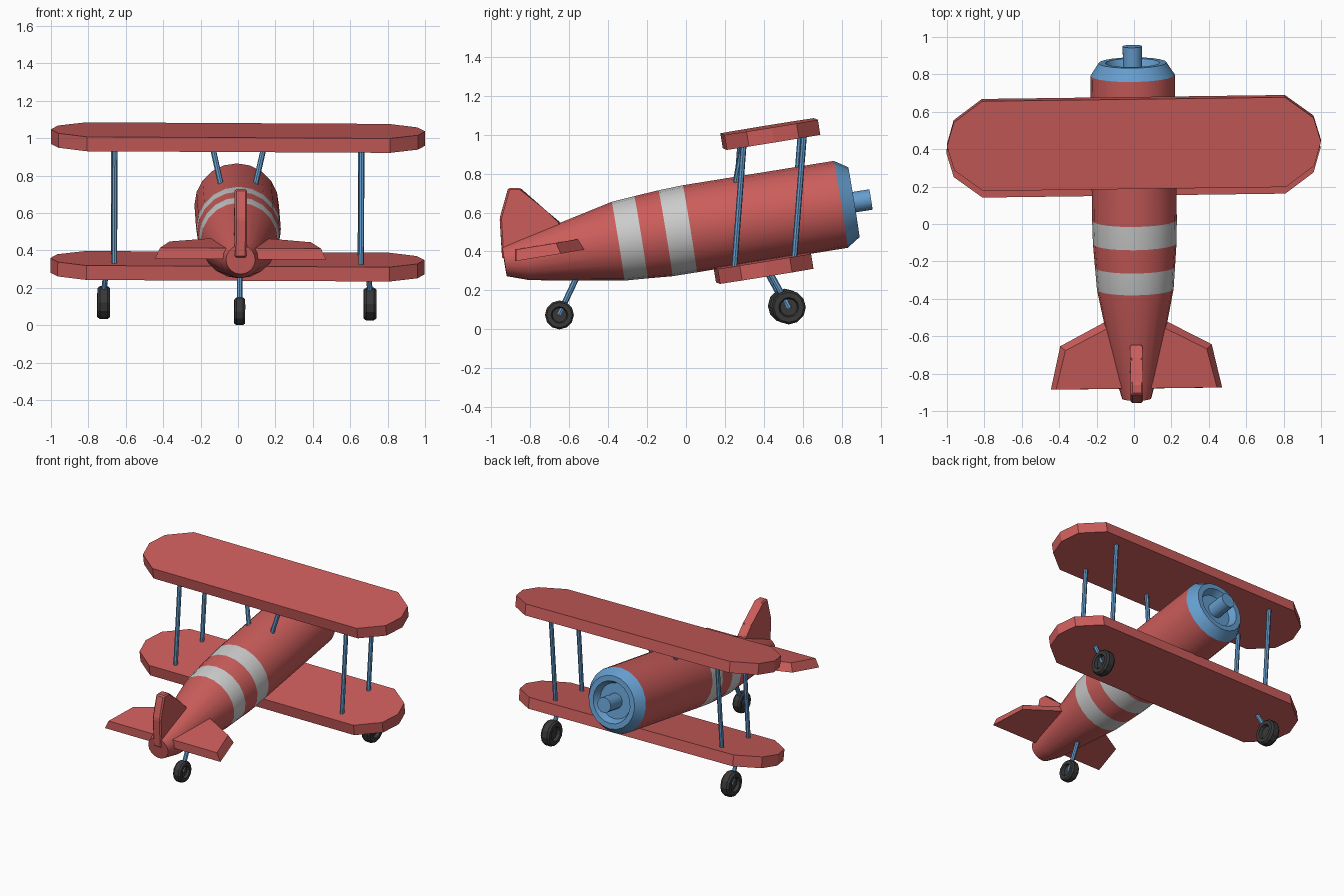
import bpy, bmesh
from math import radians, sin, cos, pi
from mathutils import Matrix, Vector

if "Cube" in bpy.data.objects:
    bpy.data.objects.remove(bpy.data.objects["Cube"])

TILT = Matrix.Rotation(radians(9.2), 4, 'X')          # nose-up stance
YAW = Matrix.Rotation(radians(0.75), 4, 'Z') @ Matrix.Rotation(radians(0.3), 4, 'Y')


def material(name, r, g, b):
    m = bpy.data.materials.new(name)
    m.diffuse_color = (r, g, b, 1)
    m.use_nodes = True
    m.node_tree.nodes["Principled BSDF"].inputs["Base Color"].default_value = m.diffuse_color
    return m


RED = material("red_paint", 0.60, 0.11, 0.105)
BLUE = material("blue_paint", 0.13, 0.34, 0.62)
WHITE = material("stripe_grey", 0.62, 0.62, 0.61)
BLACK = material("dark_rubber", 0.04, 0.04, 0.04)


def finish(name, bm, mats, smooth=False):
    bmesh.ops.recalc_face_normals(bm, faces=bm.faces)
    bm.transform(YAW)
    me = bpy.data.meshes.new(name)
    bm.to_mesh(me)
    bm.free()
    ob = bpy.data.objects.new(name, me)
    bpy.context.collection.objects.link(ob)
    for m in mats:
        me.materials.append(m)
    if smooth:
        bpy.ops.object.select_all(action='DESELECT')
        bpy.context.view_layer.objects.active = ob
        ob.select_set(True)
        bpy.ops.object.shade_smooth_by_angle(angle=radians(26))
    return ob


def skin(bm, rings, cap_start=False, cap_end=False, closed=False, stripes=()):
    """Bridge successive rings of points with quads."""
    loops = [[bm.verts.new(p) for p in ring] for ring in rings]
    n = len(loops[0])
    pairs = list(zip(loops, loops[1:]))
    if closed:
        pairs.append((loops[-1], loops[0]))
    for k, (a, b) in enumerate(pairs):
        for i in range(n):
            j = (i + 1) % n
            f = bm.faces.new((a[i], a[j], b[j], b[i]))
            f.material_index = 1 if k in stripes else 0
    if cap_start:
        bm.faces.new(loops[0])
    if cap_end:
        bm.faces.new(loops[-1])


def hull_ring(y, z, r, n=20):
    m = Matrix.Translation((0, y, z)) @ TILT
    return [m @ Vector((r * cos(2 * pi * i / n), 0, r * sin(2 * pi * i / n))) for i in range(n)]


def plate(name, outline, top_outline, z0, z1, matrix, bevel=0):
    bm = bmesh.new()
    skin(bm, [[matrix @ Vector((x, y, z0)) for x, y in outline],
              [matrix @ Vector((x, y, z1)) for x, y in top_outline]], True, True)
    if bevel:
        bmesh.ops.bevel(bm, geom=bm.edges[:], offset=bevel, segments=1, affect='EDGES')
    return finish(name, bm, [RED])


def both_sides(pts):
    return pts + [(-x, y) for x, y in reversed(pts)]


def rod(name, a, b, r=0.015, n=8):
    a, b = Vector(a), Vector(b)
    d = b - a
    bm = bmesh.new()
    m = Matrix.Translation((a + b) / 2) @ d.to_track_quat('Z', 'Y').to_matrix().to_4x4()
    bmesh.ops.create_cone(bm, cap_ends=True, segments=n, radius1=r, radius2=r,
                          depth=d.length, matrix=m)
    return finish(name, bm, [BLUE], True)


def wheel(name, x, y, z, r, w, n=12):
    # tyre section with a recessed hub on both faces: (offset, radius)
    prof = [(-0.2, 0.0001), (-0.2, 0.5 * r), (-0.5, 0.58 * r), (-0.5, 0.88 * r), (-0.3, r),
            (0.3, r), (0.5, 0.88 * r), (0.5, 0.58 * r), (0.2, 0.5 * r), (0.2, 0.0001)]
    bm = bmesh.new()
    skin(bm, [[(x + o * w, y + q * cos(2 * pi * i / n), z + q * sin(2 * pi * i / n))
               for i in range(n)] for o, q in prof])
    bmesh.ops.remove_doubles(bm, verts=bm.verts, dist=0.0005)
    return finish(name, bm, [BLACK])


# Fuselage with two stripes
bm = bmesh.new()
stations = [(-0.933, 0.350, 0.078), (-0.82, 0.361, 0.110), (-0.349, 0.4525, 0.205),
            (-0.231, 0.473, 0.214), (-0.105, 0.4935, 0.2235), (0.02, 0.5165, 0.2265),
            (0.795, 0.642, 0.226)]
skin(bm, [hull_ring(*s) for s in stations], cap_start=True, stripes=(2, 4))
finish("fuselage", bm, [RED, WHITE], True)

# Engine cowl with recessed front
bm = bmesh.new()
cowl = [(0.795, 0.642, 0.226), (0.862, 0.653, 0.182), (0.862, 0.653, 0.145),
        (0.815, 0.645, 0.122)]
skin(bm, [hull_ring(*s) for s in cowl], cap_end=True)
finish("engine_cowl", bm, [BLUE], True)
rod("propeller_shaft", (0, 0.80, 0.643), (0, 0.95, 0.667), 0.053, 14)

# Wings
wing = both_sides([(0.81, -0.243), (0.962, -0.13), (1.0, 0), (0.962, 0.13), (0.81, 0.243)])
for name, y, z in (("upper_wing", 0.433, 1.003), ("lower_wing", 0.398, 0.315)):
    plate(name, wing, wing, -0.039, 0.039, Matrix.Translation((0, y, z)) @ TILT)

# Tailplane, top face inset
low = both_sides([(0.06, -0.165), (0.458, -0.165), (0.405, 0.07), (0.17, 0.195)])
top = both_sides([(0.06, -0.155), (0.43, -0.155), (0.378, 0.055), (0.14, 0.178)])
plate("tailplane", low, top, -0.029, 0.029, Matrix.Translation((0, -0.722, 0.408)) @ TILT)

# Tail fin, drawn in the side plane
fin = [(-0.944, 0.36), (-0.957, 0.57), (-0.913, 0.727), (-0.851, 0.727),
       (-0.723, 0.602), (-0.645, 0.55), (-0.645, 0.45)]
side = Matrix(((0, 0, 1, 0), (1, 0, 0, 0), (0, 1, 0, 0), (0, 0, 0, 1)))
plate("tail_fin", fin, fin, -0.033, 0.033, side, bevel=0.009)

# Struts and main landing gear, both sides
for s, tag in ((1, "right"), (-1, "left")):
    rod(f"{tag}_rear_strut", (s * 0.66, 0.238, 0.30), (s * 0.66, 0.288, 0.96))
    rod(f"{tag}_front_strut", (s * 0.66, 0.546, 0.35), (s * 0.66, 0.598, 1.01))
    rod(f"{tag}_cabane_strut", (s * 0.085, 0.25, 0.72), (s * 0.137, 0.292, 0.95))
    rod(f"{tag}_gear_leg", (s * 0.70, 0.42, 0.30), (s * 0.718, 0.523, 0.112))
    wheel(f"{tag}_wheel", s * 0.712, 0.518, 0.117, 0.088, 0.068)

# Tail wheel
rod("tail_gear_leg", (0, -0.555, 0.28), (0, -0.652, 0.076))
wheel("tail_wheel", 0, -0.65, 0.074, 0.074, 0.058)
